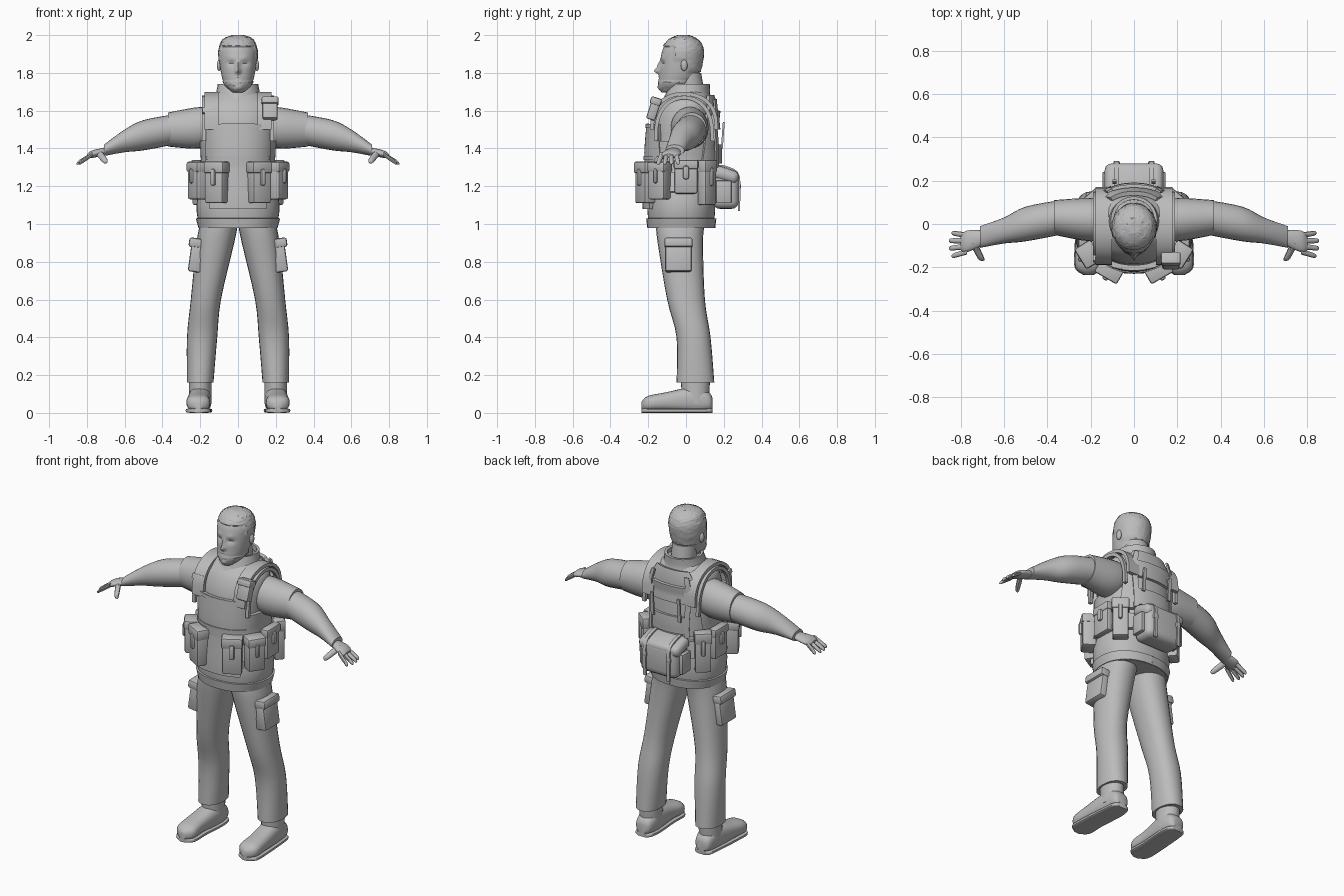
import bpy, bmesh, random
from math import sin, cos, pi, radians, exp
from mathutils import Vector, Matrix

random.seed(4)
if "Cube" in bpy.data.objects:
    bpy.data.objects.remove(bpy.data.objects["Cube"])

grey = bpy.data.materials.new("plain grey")
grey.use_nodes = True
grey.diffuse_color = (.5, .5, .5, 1)
grey.node_tree.nodes["Principled BSDF"].inputs["Base Color"].default_value = grey.diffuse_color
parts = []


def finish(name, bm, mirror=False, solid=0, bevel=0, segments=2):
    """Turn a bmesh into a named object with its modifiers."""
    bmesh.ops.recalc_face_normals(bm, faces=bm.faces)
    mesh = bpy.data.meshes.new(name)
    bm.to_mesh(mesh)
    bm.free()
    mesh.materials.append(grey)
    ob = bpy.data.objects.new(name, mesh)
    bpy.context.collection.objects.link(ob)
    if solid:
        thickness = ob.modifiers.new("Thickness", 'SOLIDIFY')
        thickness.thickness, thickness.offset = solid, 0
    if bevel:
        rounding = ob.modifiers.new("Bevel", 'BEVEL')
        rounding.width, rounding.segments = bevel, segments
    if mirror:
        ob.modifiers.new("Mirror", 'MIRROR')
    parts.append(ob)
    return ob


def smooth(rows, steps):
    """Cubic interpolation between tuples."""
    result = []
    padded = [rows[0], *rows, rows[-1]]
    for before, start, end, after in zip(padded, rows, rows[1:], padded[3:]):
        for step in range(steps):
            t = step / steps
            rise, settle = t * (1 - t) ** 2 / 2, t * t * (t - 1) / 2
            blend = t * t * (3 - 2 * t)
            result.append(tuple(b + (c - b) * blend + (c - a) * rise + (d - b) * settle
                                for a, b, c, d in zip(before, start, end, after)))
    return result + [tuple(rows[-1])]


def power(value, exponent):
    return abs(value) ** exponent * (1 if value > 0 else -1)


def grid(bm, rows, closed=False, caps=False):
    rings = [[bm.verts.new(point) for point in row] for row in rows]
    count = len(rings[0])
    for lower, upper in zip(rings, rings[1:]):
        for i in range(count if closed else count - 1):
            j = (i + 1) % count
            bm.faces.new((lower[i], lower[j], upper[j], upper[i]))
    if caps:
        bm.faces.new(rings[0])
        bm.faces.new(rings[-1])


def sections(rings, axis, sides=24, squareness=1, steps=4):
    """Rings of centre x, y, z and two radii, square to an axis."""
    rows = []
    for x, y, z, wide, deep in smooth(rings, steps):
        row = []
        for i in range(sides):
            turn = 2 * pi * i / sides
            a, b = wide * power(cos(turn), squareness), deep * power(sin(turn), squareness)
            offset = {'X': (0, a, b), 'Y': (a, 0, b), 'Z': (a, b, 0)}[axis]
            row.append(Vector((x, y, z)) + Vector(offset))
        rows.append(row)
    return rows


def loft(name, rings, axis='Z', mirror=False, caps=True, solid=0, **shape):
    bm = bmesh.new()
    grid(bm, sections(rings, axis, **shape), True, caps)
    return finish(name, bm, mirror, solid)


def add_box(bm, location, size, rotation=Matrix()):
    matrix = Matrix.Translation(location) @ rotation @ Matrix.Diagonal((*size, 1))
    bmesh.ops.create_cube(bm, size=1, matrix=matrix)


def ribbon(name, path, width, thick=.01):
    bm = bmesh.new()
    half = Vector((width / 2, 0, 0))
    grid(bm, [(Vector(point) - half, Vector(point) + half) for point in path])
    finish(name, bm, True, thick)


# Jacket: height, half width and half depth; the shoulders drift backwards
outline = smooth([(.98, .2, .17), (1.1, .22, .18), (1.3, .18, .17), (1.4, .18, .17),
                  (1.6, .19, .15), (1.67, .15, .12), (1.72, .08, .08)], 5)


def lean(z):
    return max(0, z - 1.55) / 4 - .025


loft("jacket", [(0, lean(z), z, wide, deep) for z, wide, deep in outline],
     sides=40, squareness=.9, steps=1)


def on_body(angle, z, gap):
    """Point off the jacket; angle zero is the front."""
    z = min(max(z, outline[0][0]), outline[-1][0])
    for low, high in zip(outline, outline[1:]):
        if low[0] <= z <= high[0]:
            wide, deep = (a + (b - a) * (z - low[0]) / (high[0] - low[0])
                          for a, b in zip(low[1:], high[1:]))
    x, y = power(sin(angle), .9), power(cos(angle), .9)
    return Vector(((wide + gap) * x, lean(z) - (deep + gap) * y, z))


def panel(name, low, high, spread, gap, top_spread=None, middle=0, thick=.02, mirror=False):
    """Curved plate over the jacket, spread in degrees either side of its middle."""
    bm = bmesh.new()
    rows, columns = 6, 32
    rise = (top_spread or spread) - spread
    grid(bm, [[on_body(radians(middle + (spread + rise * r / rows) * (2 * c / columns - 1)),
                       low + (high - low) * r / rows, gap) for c in range(columns + 1)]
              for r in range(rows + 1)])
    finish(name, bm, mirror, thick)


# Vest plates, cummerbund and belt
panel("vest_front", 1.3, 1.53, 60, .015, top_spread=50)
panel("vest_front_trim", 1.51, 1.53, 50, .025, thick=.01)
panel("chest_strap", 1.34, 1.36, 52, .025, thick=.01)
panel("vest_back", 1.3, 1.68, 60, .02, top_spread=38, middle=180)
panel("back_panel", 1.5, 1.6, 33, .035, middle=180)
panel("lower_back_panel", 1.32, 1.42, 30, .035, middle=180)
panel("back_webbing", 1.3, 1.66, 4, .045, middle=150, thick=.01, mirror=True)
panel("vest_sides", 1.32, 1.44, 40, .01, middle=90, mirror=True)
panel("belt", 1.17, 1.27, 180, .01)
panel("belly_flap", 1.08, 1.3, 36, .015, top_spread=45)
panel("jacket_hem", .98, 1.03, 180, .005, thick=.01)


# Straps arching over the shoulders
def shoulder_arch(name, x, reach, low, rise, width):
    turns = [pi * i / 16 for i in range(17)]
    path = [(x, -.01 - reach * cos(t), low + rise * power(sin(t), .7)) for t in turns]
    ribbon(name, path, width, .02)


shoulder_arch("shoulder_straps", .14, .17, 1.5, .19, .075)
shoulder_arch("strap_edges", .18, .15, 1.44, .23, .02)
ribbon("hanging_straps", [(.09, .2, 1.54), (.09, .19, 1.4)], .02)

# Collar and scarf
loft("collar", [(0, .01, 1.65, .13, .12), (0, .01, 1.69, .11, .11), (0, .02, 1.74, .1, .1)],
     caps=False, solid=.015)
loft("scarf", [(0, -.02, 1.63, .1, .12), (0, 0, 1.72, .08, .09)])
loft("neck", [(0, .03, 1.62, .07, .08), (0, .01, 1.8, .07, .07)])

# Head: height, front, back and half width
face = [(1.7, -.12, -.03, .03), (1.74, -.14, .03, .07), (1.8, -.14, .07, .09), (1.9, -.13, .09, .1),
        (1.95, -.11, .08, .09), (1.98, -.08, .05, .07), (2, -.03, 0, .01)]
head = loft("head", [(0, (front + back) / 2, z, wide, (back - front) / 2)
                     for z, front, back, wide in face], sides=64, steps=10)
# Face shaped by soft bumps: side offset, height, width, tallness, depth
features = {"nose": (0, 1.81, .012, .014, .03), "bridge": (0, 1.84, .01, .02, .015),
            "socket": (.035, 1.85, .02, .01, -.015), "brow": (.035, 1.88, .02, .01, .005),
            "eye": (.035, 1.85, .01, .005, .005), "mouth": (0, 1.77, .02, .005, -.01),
            "lips": (0, 1.77, .02, .01, .01), "chin": (0, 1.72, .03, .02, .01)}
for vertex in head.data.vertices:
    x, y, z = vertex.co
    if y < -.03:
        for side, height, width, tall, depth in features.values():
            falloff = ((abs(x) - side) / width) ** 2 + ((z - height) / tall) ** 2
            vertex.co.y -= depth * exp(-falloff)
    beard = z < 1.76 and y < 0
    hair = z > 1.94 or z > 1.87 and y > -.06 or z > 1.8 and y > 0
    if beard or hair:
        outward = Vector((x, y, (z - 1.87) / 2)).normalized()
        vertex.co += outward * random.uniform(.003, .007)
    vertex.co.z = min(vertex.co.z, 2)
bm = bmesh.new()
bmesh.ops.create_uvsphere(bm, u_segments=14, v_segments=10, radius=.03, matrix=Matrix.Translation(
    (.1, -.01, 1.84)) @ Matrix.Diagonal((.4, .6, 1, 1)))
finish("ears", bm, True)

# Arms
loft("upper_sleeves", [(.1, .02, 1.53, .08, .08), (.2, .02, 1.51, .1, .11), (.37, .03, 1.5, .08, .09)],
     'X', mirror=True)
loft("forearm_sleeves", [(.34, .03, 1.5, .08, .08), (.5, 0, 1.47, .08, .08), (.6, -.03, 1.44, .06, .06),
                         (.71, -.06, 1.39, .05, .03)], 'X', mirror=True)
loft("palms", [(.68, -.06, 1.39, .03, .02), (.77, -.08, 1.37, .05, .02), (.8, -.09, 1.36, .03, .01)],
     'X', mirror=True)


def add_finger(bm, root, tip, radius, axis):
    root, tip = Vector(root), Vector(tip)
    taper = {0: 1, .5: .95, .9: .8, 1: .3}
    rings = [(*root.lerp(tip, t), radius * size, radius * size) for t, size in taper.items()]
    grid(bm, sections(rings, axis, sides=10), True, True)


bm = bmesh.new()
for spread in (-1.5, -.5, .5, 1.5):
    add_finger(bm, (.77, spread / 40 - .09, 1.37), (.86 - abs(spread) / 80, spread / 28 - .095, 1.32), .013, 'X')
add_finger(bm, (.74, -.09, 1.38), (.7, -.17, 1.33), .018, 'Y')
finish("fingers", bm, True)

# Trousers with thigh pockets
loft("trouser_legs", [(.1, -.03, 1, .1, .13), (.12, -.03, .9, .1, .12), (.17, 0, .6, .08, .1),
                      (.19, .04, .4, .08, .09), (.2, .05, .16, .07, .1)], mirror=True, squareness=.9)
bm = bmesh.new()
tilt = Matrix.Rotation(radians(-8), 4, 'Y')
add_box(bm, (.22, -.04, .83), (.07, .14, .17), tilt)
add_box(bm, (.22, -.04, .9), (.08, .15, .05), tilt)
finish("thigh_pockets", bm, True, bevel=.012)

# Boots with flat soles
foot = [(.2, .14, .05, .03, .03), (.2, .12, .06, .05, .05), (.2, .05, .07, .06, .07), (.21, -.1, .06, .06, .05),
        (.21, -.2, .05, .06, .04), (.21, -.235, .04, .02, .02)]
loft("boots", foot, 'Y', mirror=True, squareness=.8)
loft("soles", [(x, y, .012, wide + .004, .012) for x, y, z, wide, tall in foot], 'Y', mirror=True, squareness=.5)
loft("boot_shafts", [(.2, .05, .05, .06, .07), (.2, .05, .22, .06, .08)], mirror=True)


# Belt pouches: body, lid and closing tab, turned to face away from the belt
def pouch(name, x, y, z, width, depth, height, turn, bevel=.01):
    bm = bmesh.new()
    rotation = Matrix.Rotation(radians(turn), 4, 'Z')
    lid, tab = Vector((0, 0, height * .36)), Vector((0, -depth / 2, height / 8))
    place = Vector((x, y, z))
    add_box(bm, place, (width, depth, height), rotation)
    add_box(bm, place + lid, (width + .01, depth + .01, height * .28), rotation)
    add_box(bm, place + rotation @ tab, (width / 4, .03, height * .4), rotation)
    finish(name, bm, True, bevel=bevel)


pouch("front_pouches", .11, -.21, 1.22, .11, .08, .22, 30)
pouch("front_side_pouches", .21, -.14, 1.23, .1, .08, .2, 58, bevel=.02)
pouch("side_pouches", .22, 0, 1.25, .12, .04, .18, 90)
pouch("rear_side_pouches", .19, .11, 1.22, .09, .06, .24, 140)

# Shoulder pouch on the left strap, buckle on the right
bm = bmesh.new()
tilt = Matrix.Rotation(radians(-18), 4, 'X')
add_box(bm, (.17, -.17, 1.61), (.08, .05, .12), tilt)
add_box(bm, (.17, -.16, 1.65), (.09, .06, .04), tilt)
finish("left_shoulder_pouch", bm, bevel=.01)
bm = bmesh.new()
add_box(bm, (-.15, -.16, 1.6), (.08, .03, .03), tilt)
finish("right_strap_buckle", bm, bevel=.005)

# Rear pack with lid, straps and buckles
bm = bmesh.new()
add_box(bm, (0, .21, 1.18), (.25, .14, .2))
finish("rear_pack", bm, bevel=.04, segments=4)
bm = bmesh.new()
add_box(bm, (0, .21, 1.26), (.27, .14, .07), tilt)
finish("rear_pack_lid", bm, bevel=.03, segments=3)
ribbon("rear_pack_straps", smooth([(.08, .15, 1.31), (.08, .22, 1.3), (.08, .28, 1.25), (.08, .28, 1.07)], 4), .02)
bm = bmesh.new()
add_box(bm, (.08, .28, 1.2), (.03, .02, .03))
add_box(bm, (.13, .2, 1.17), (.03, .08, .12))
finish("rear_pack_side_pockets", bm, True, bevel=.005)

# Apply modifiers and shade
bpy.ops.object.select_all(action='DESELECT')
for ob in parts:
    ob.select_set(True)
bpy.context.view_layer.objects.active = parts[0]
bpy.ops.object.convert(target='MESH')
bpy.ops.object.shade_smooth_by_angle(angle=radians(38))
